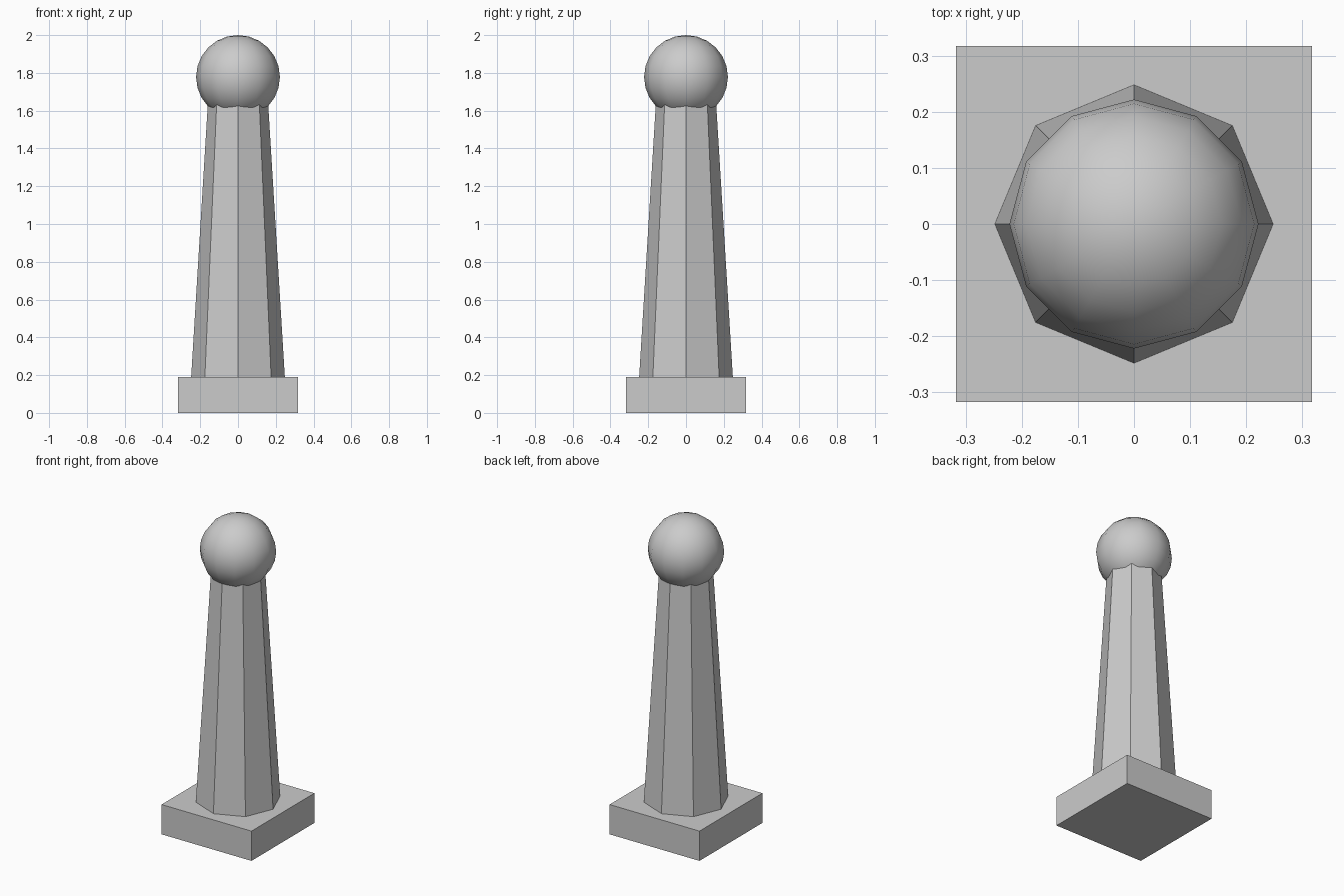
import bpy
import math

cube = bpy.data.objects.get("Cube")
if cube:
    bpy.data.objects.remove(cube, do_unlink=True)

# Single stone colour
stone = bpy.data.materials.new("pale_grey_stone")
stone.use_nodes = True
GREY = (0.6, 0.6, 0.6, 1.0)
stone.diffuse_color = GREY
stone.node_tree.nodes["Principled BSDF"].inputs["Base Color"].default_value = GREY

BASE_WIDTH, BASE_HEIGHT = 0.635, 0.19
BALL_RADIUS = 0.222
BALL_Z = 2 - BALL_RADIUS
SHAFT_TOP = 1.68


def finish(name):
    part = bpy.context.object
    part.name = part.data.name = name
    part.data.materials.append(stone)
    return part


# Square plinth
bpy.ops.mesh.primitive_cube_add(size=1, location=(0, 0, BASE_HEIGHT / 2))
plinth = finish("plinth")
plinth.scale = (BASE_WIDTH, BASE_WIDTH, BASE_HEIGHT)
bpy.ops.object.transform_apply(location=False, rotation=False, scale=True)

# Tapered eight-sided shaft, corners on the axes
bpy.ops.mesh.primitive_cone_add(
    vertices=8, radius1=0.248, radius2=0.157, depth=SHAFT_TOP - BASE_HEIGHT,
    location=(0, 0, (SHAFT_TOP + BASE_HEIGHT) / 2))
finish("shaft")

# Smooth ball resting on the shaft
bpy.ops.mesh.primitive_uv_sphere_add(
    segments=12, ring_count=12, radius=BALL_RADIUS, location=(0, 0, BALL_Z))
finish("ball_finial")
bpy.ops.object.shade_smooth_by_angle(angle=math.radians(40))
